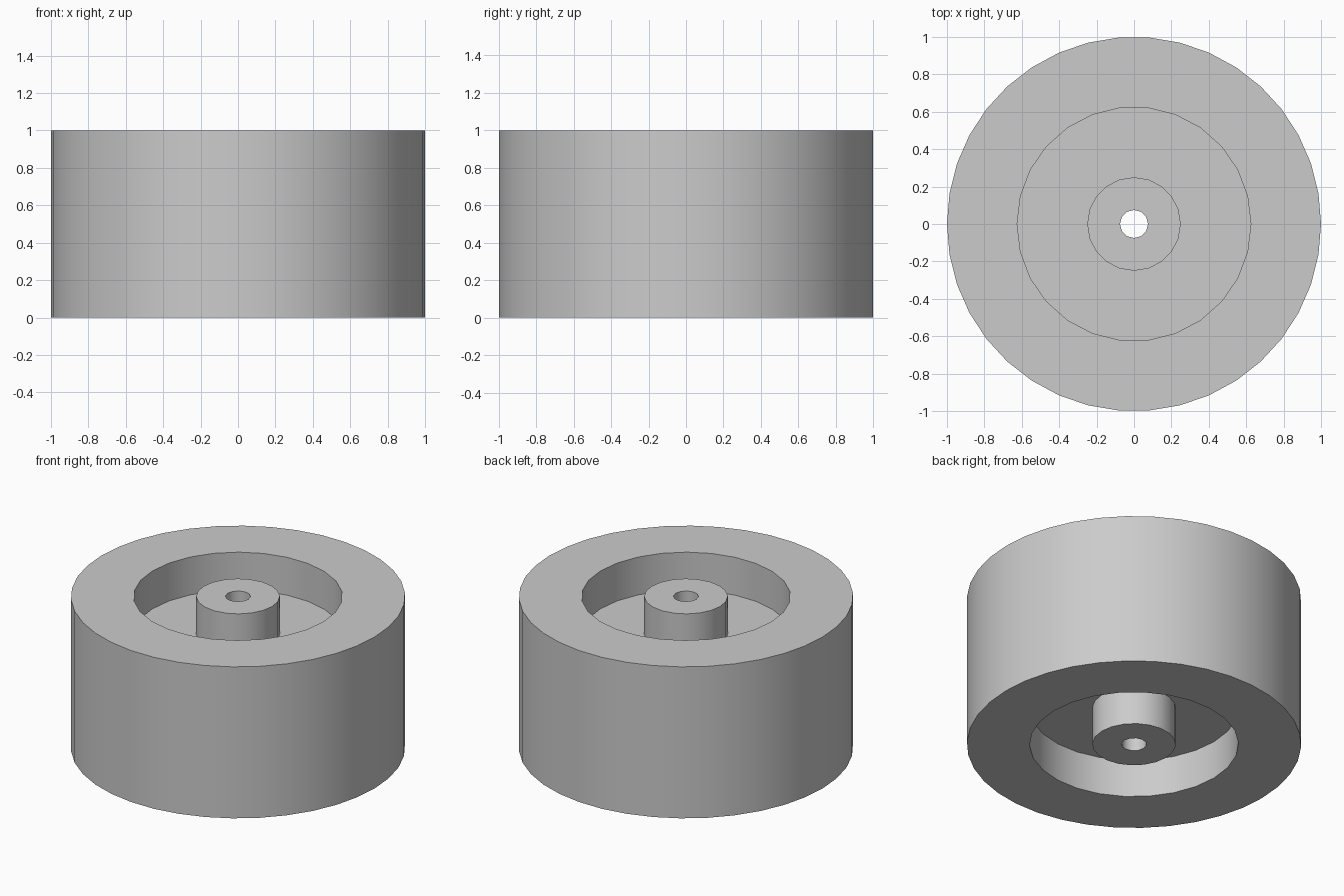
import bpy, bmesh
from math import cos, sin, pi, radians

cube = bpy.data.objects.get("Cube")
if cube:
    bpy.data.objects.remove(cube, do_unlink=True)

# Material
grey = bpy.data.materials.new("plain_grey")
grey.use_nodes = True
colour = (0.6, 0.6, 0.6, 1)
grey.diffuse_color = colour
grey.node_tree.nodes["Principled BSDF"].inputs["Base Color"].default_value = colour

bm = bmesh.new()


def loop(radius, sides, z):
    """Closed ring of edges."""
    verts = [bm.verts.new((radius * cos(2 * pi * i / sides),
                           radius * sin(2 * pi * i / sides), z)) for i in range(sides)]
    for a, b in zip(verts, verts[1:] + verts[:1]):
        bm.edges.new((a, b))
    return verts


def edges_of(*loops):
    return [bm.edges.get((a, b)) for ring in loops for a, b in zip(ring, ring[1:] + ring[:1])]


def wall(radius, sides, low, high):
    """Upright round wall; returns its bottom and top loops."""
    bottom, top = loop(radius, sides, low), loop(radius, sides, high)
    for i in range(sides):
        j = (i + 1) % sides
        bm.faces.new((bottom[i], bottom[j], top[j], top[i]))
    return bottom, top


def ring_face(outer, inner):
    """Flat ring between two loops."""
    bmesh.ops.triangle_fill(bm, edges=edges_of(outer, inner), use_beauty=True)


HEIGHT, DEPTH = 1.0, 0.25

# Tread and axle bore run through the full height
tread = wall(1.0, 38, 0, HEIGHT)
bore = wall(0.075, 12, 0, HEIGHT)

# Recess walls and hub walls on both sides
recess_low = wall(0.625, 26, 0, DEPTH)
recess_high = wall(0.625, 26, HEIGHT - DEPTH, HEIGHT)
hub_low = wall(0.25, 20, 0, DEPTH)
hub_high = wall(0.25, 20, HEIGHT - DEPTH, HEIGHT)

# Rim faces, recess floors and hub ends
ring_face(tread[0], recess_low[0])
ring_face(tread[1], recess_high[1])
ring_face(recess_low[1], hub_low[1])
ring_face(recess_high[0], hub_high[0])
ring_face(hub_low[0], bore[0])
ring_face(hub_high[1], bore[1])

bmesh.ops.recalc_face_normals(bm, faces=bm.faces)
mesh = bpy.data.meshes.new("wheel")
bm.to_mesh(mesh)
bm.free()
mesh.materials.append(grey)
wheel = bpy.data.objects.new("wheel", mesh)
bpy.context.collection.objects.link(wheel)

# Smooth round walls, sharp rims
bpy.ops.object.select_all(action="DESELECT")
wheel.select_set(True)
bpy.context.view_layer.objects.active = wheel
bpy.ops.object.shade_smooth_by_angle(angle=radians(35))
